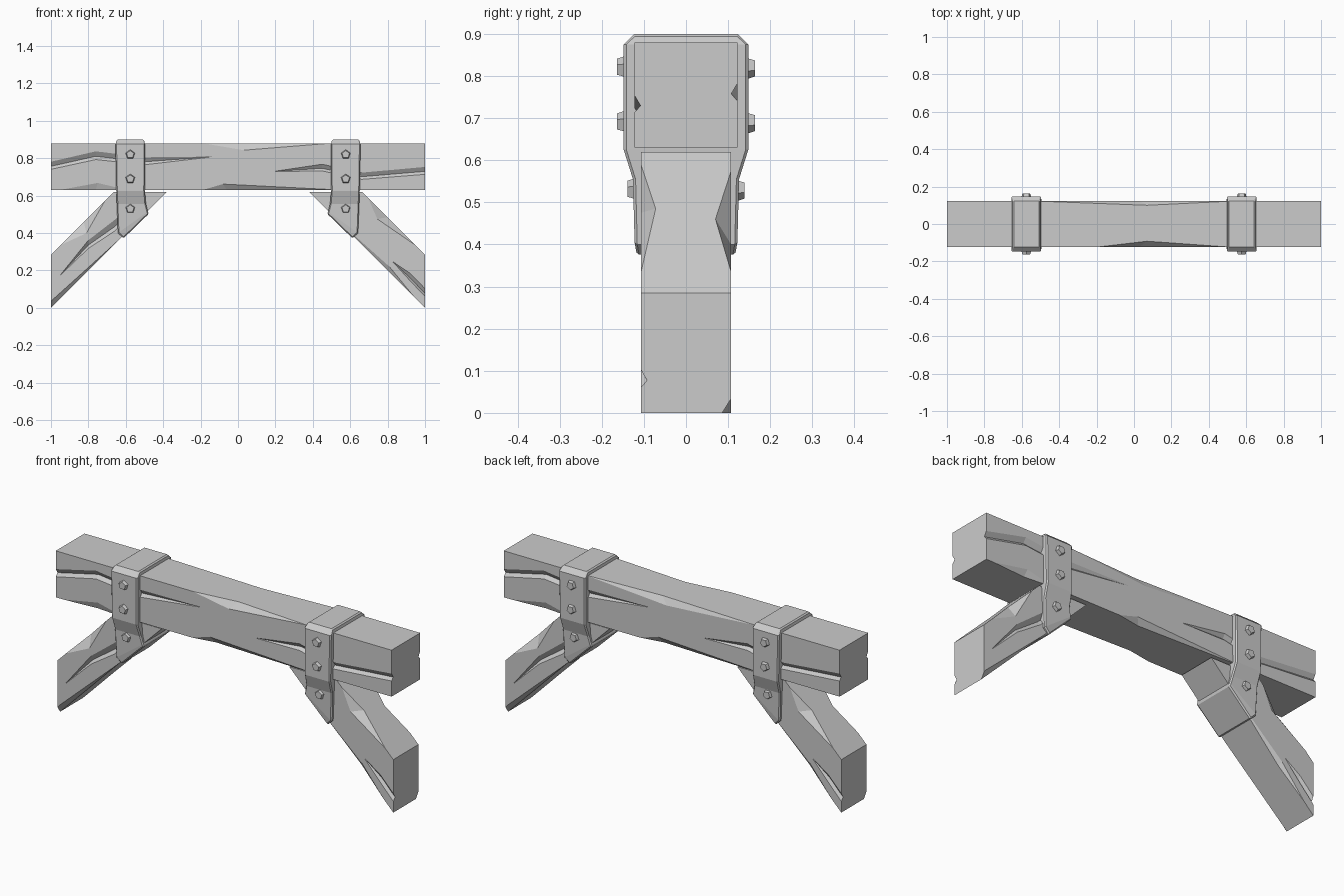
import bpy, bmesh, math
from mathutils import Vector, Matrix

if "Cube" in bpy.data.objects:
    bpy.data.objects.remove(bpy.data.objects["Cube"])


def make(name, verts, faces):
    me = bpy.data.meshes.new(name)
    bm = bmesh.new()
    vs = [bm.verts.new(v) for v in verts]
    for f in faces:
        bm.faces.new([vs[i] for i in f])
    bmesh.ops.recalc_face_normals(bm, faces=bm.faces)
    bm.to_mesh(me)
    bm.free()
    ob = bpy.data.objects.new(name, me)
    bpy.context.collection.objects.link(ob)
    return ob


def loft(name, rings):
    n = len(rings[0])
    verts = [v for r in rings for v in r]
    faces = [list(range(n)), list(range(len(verts) - n, len(verts)))]
    for k in range(len(rings) - 1):
        for i in range(n):
            j = (i + 1) % n
            faces.append([k*n + i, k*n + j, k*n + n + j, k*n + n + i])
    return make(name, verts, faces)


def bake(ob):
    bpy.context.view_layer.update()
    dg = bpy.context.evaluated_depsgraph_get()
    me = bpy.data.meshes.new_from_object(ob.evaluated_get(dg))
    ob.modifiers.clear()
    ob.data = me


def cut(ob, cutter):
    cutter.hide_render = True
    m = ob.modifiers.new("cut", 'BOOLEAN')
    m.operation, m.solver, m.object = 'DIFFERENCE', 'EXACT', cutter
    bake(ob)
    bpy.data.objects.remove(cutter)


def groove(ob, path, y, s=1):
    # V-shaped split along a side face; path entries are x, z, half width, depth
    sg = 1 if y > 0 else -1
    rings = [[(s*x, s*y, z + w), (s*x, s*(y - sg*d), z - w*0.2),
              (s*x, s*y, z - w), (s*x, s*(y + sg*d), z)] for x, z, w, d in path]
    cut(ob, loft("groove_cutter", rings))


def chip(ob, a, b, p, q, s=1):
    # Hewn corner: a, b lie on the edge, p and q on its two faces
    a, b, p, q = (Vector((s*v[0], s*v[1], v[2])) for v in (a, b, p, q))
    mid, foot = (p + q)/2, (a + b)/2
    out = (foot - mid)
    out -= out.project(b - a)
    out = out.normalized()*0.0015
    pts = [a + out, b + out, p*2 - q, q*2 - p]
    cut(ob, make("chip_cutter", pts, [(0, 1, 2), (0, 1, 3), (0, 2, 3), (1, 2, 3)]))


def prism(name, profile, y):
    return loft(name, [[(x, s*y, z) for x, z in profile] for s in (-1, 1)])


def turned_copy(ob, name):
    c = ob.copy()
    c.data = ob.data.copy()
    c.name = name
    c.data.transform(Matrix.Rotation(math.pi, 4, 'Z'))
    bpy.context.collection.objects.link(c)


# Horizontal beam with splits and hewn corners
Y = 0.122
beam = prism("beam", [(-1, .63), (1, .63), (1, .88), (-1, .88)], Y)
for s in (1, -1):
    groove(beam, [(-1.05, .75, .02, .014), (-.76, .815, .022, .018), (-.5, .785, .02, .016),
                  (-.14, .808, .001, .001)], -Y, s)
    groove(beam, [(.2, .73, .001, .001), (.45, .75, .018, .016), (.66, .705, .018, .016),
                  (1.05, .738, .02, .014)], -Y, s)
    chip(beam, (-.2, -Y, .63), (.6, -Y, .63), (-.06, -.10, .63), (-.08, -Y, .662), s)
    chip(beam, (-.97, -Y, .63), (-.58, -Y, .63), (-.76, -.108, .63), (-.75, -Y, .668), s)
chip(beam, (-.2, -Y, .88), (.52, -Y, .88), (.07, -.092, .88), (.03, -Y, .843))
chip(beam, (-.55, Y, .88), (.55, Y, .88), (.07, .1, .88), (.03, Y, .845))

# Diagonal brace; the left one is the right one turned half way round
B = 0.107
brace = prism("right_brace", [(1, 0), (1, .285), (.665, .62), (.38, .62)], B)
groove(brace, [(.83, .245, .001, .001), (.92, .165, .02, .016), (1.05, .03, .022, .014)], -B)
groove(brace, [(.95, .175, .001, .001), (.8, .34, .022, .016), (.66, .44, .03, .018),
               (.5, .58, .02, .014)], B)
chip(brace, (.705, B, .58), (.955, B, .33), (.825, .07, .46), (.81, B, .40))
chip(brace, (.69, -B, .595), (.96, -B, .325), (.80, -.072, .485), (.745, -B, .475))
chip(brace, (.6, B, .4), (1.25, B, -.25), (.99, .085, .01), (.99, B, .045))
chip(brace, (.5, -B, .5), (.96, -B, .04), (.8, -.092, .2), (.81, -B, .22))
turned_copy(brace, "left_brace")

# Metal strap over the beam and under the brace: left x, z, right x, z, half depth
rows = [(.503, .9, .648, .9, .122), (.497, .875, .655, .875, .148),
        (.498, .625, .651, .625, .148), (.492, .555, .648, .555, .126),
        (.482, .515, .642, .40, .122), (.477, .503, .612, .372, .117)]
strap = loft("right_strap", [[(a, -y, za), (b, -y, zb), (b, y, zb), (a, y, za)]
                             for a, za, b, zb, y in rows])
bev = strap.modifiers.new("bevel", 'BEVEL')
bev.width, bev.segments, bev.limit_method, bev.angle_limit = .006, 1, 'ANGLE', math.radians(50)
bake(strap)
turned_copy(strap, "left_strap")

# Five-sided bolt heads on both faces of both straps
for side, sx in (("right", 1), ("left", -1)):
    for face, sy in (("front", -1), ("back", 1)):
        for i, (z, y) in enumerate(((.82, .164), (.69, .164), (.53, .139))):
            bm = bmesh.new()
            bmesh.ops.create_cone(bm, cap_ends=True, segments=5, radius1=.031,
                                  radius2=.021, depth=.03)
            me = bpy.data.meshes.new("bolt")
            bm.to_mesh(me)
            bm.free()
            ob = bpy.data.objects.new(f"{side}_{face}_bolt_{i + 1}", me)
            ob.location = (sx*.576, sy*(y - .015), z)
            ob.rotation_euler = (-sy*math.pi/2, 0, 0)
            bpy.context.collection.objects.link(ob)
